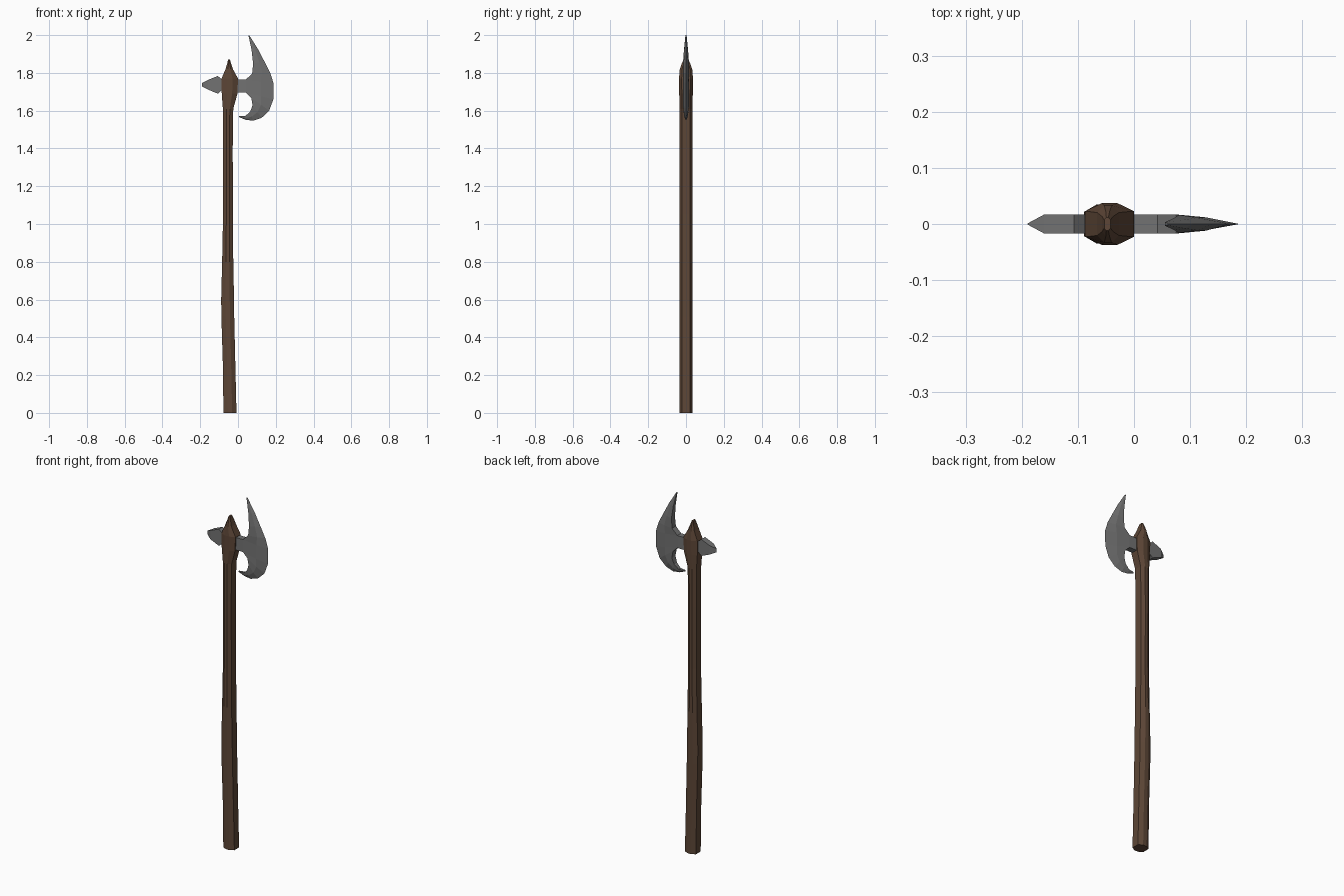
import bpy, bmesh

if "Cube" in bpy.data.objects:
    bpy.data.objects.remove(bpy.data.objects["Cube"])


def material(name, rgb):
    m = bpy.data.materials.new(name)
    m.diffuse_color = (*rgb, 1)
    m.use_nodes = True
    m.node_tree.nodes["Principled BSDF"].inputs["Base Color"].default_value = m.diffuse_color
    return m


def loft(name, rings, mat, extend=None):
    """Skin closed rings of points; optionally extrude one side face to a given x."""
    bm = bmesh.new()
    rows = [[bm.verts.new(p) for p in r] for r in rings]
    n = len(rows[0])
    sides = []
    for a, b in zip(rows, rows[1:]):
        sides.append([bm.faces.new((a[i], a[(i + 1) % n], b[(i + 1) % n], b[i]))
                      for i in range(n)])
    bm.faces.new(rows[0][::-1])
    bm.faces.new(rows[-1])
    if extend:
        row, side, x = extend
        new = bmesh.ops.extrude_discrete_faces(bm, faces=[sides[row][side]])["faces"][0]
        for v in new.verts:
            v.co.x = x
    bmesh.ops.recalc_face_normals(bm, faces=bm.faces)
    me = bpy.data.meshes.new(name)
    bm.to_mesh(me)
    bm.free()
    me.materials.append(mat)
    ob = bpy.data.objects.new(name, me)
    bpy.context.collection.objects.link(ob)
    return ob


wood = material("wood", (0.11, 0.062, 0.038))
steel = material("steel", (0.17, 0.17, 0.17))


# Shaft: eight-sided, slightly crooked, swelling into a pointed head
def octagon(x0, x1, hy, z):
    c, h = (x0 + x1) / 2, (x1 - x0) / 2
    q = [(1, -.62), (1, .62), (.33, 1), (-.33, 1),
         (-1, .62), (-1, -.62), (-.33, -1), (.33, -1)]
    return [(c + u * h, v * hy, z) for u, v in q]


shaft = [(-.077, -.008, .034, 0), (-.080, -.014, .034, .25),
         (-.088, -.020, .035, .51), (-.089, -.021, .035, .60),
         (-.084, -.025, .035, .80), (-.079, -.027, .034, 1.05),
         (-.079, -.028, .034, 1.40), (-.080, -.025, .034, 1.61),
         (-.086, -.003, .036, 1.69), (-.087, 0, .037, 1.77),
         (-.066, -.027, .033, 1.82), (-.057, -.037, .022, 1.85),
         (-.053, -.042, .012, 1.87)]
loft("shaft", [octagon(*s) for s in shaft], wood)


# Crescent blade: inner edge x, z, cutting edge x, z, half thickness
def blade_ring(xi, zi, xo, zo, w):
    xm, zm = xi + (xo - xi) * .55, zi + (zo - zi) * .55
    return [(xi, -w, zi), (xm, -w * .7, zm), (xo, 0, zo),
            (xm, w * .7, zm), (xi, w, zi)]


blade = [(.005, 1.572, .005, 1.566, .004), (.040, 1.573, .040, 1.552, .009),
         (.065, 1.595, .080, 1.547, .013), (.077, 1.630, .125, 1.562, .016),
         (.070, 1.668, .165, 1.600, .017), (.042, 1.695, .187, 1.660, .017),
         (.042, 1.765, .188, 1.745, .017), (.075, 1.797, .171, 1.800, .017),
         (.080, 1.850, .140, 1.860, .016), (.072, 1.920, .106, 1.925, .011),
         (.055, 2.000, .061, 1.997, .003)]
# the inner face between the two middle stations becomes the neck
loft("blade", [blade_ring(*b) for b in blade], steel, (5, 4, -.03))


# Back spike: x, half height, half thickness
def spike_ring(x, hz, hy):
    return [(x, -hy, 1.737 - hz), (x, hy, 1.737 - hz),
            (x, hy, 1.737 + hz), (x, -hy, 1.737 + hz)]


spike = [(-.05, .030, .017), (-.088, .030, .017), (-.107, .047, .017),
         (-.160, .025, .017), (-.19, .010, .0008)]
loft("back_spike", [spike_ring(*s) for s in spike], steel)
